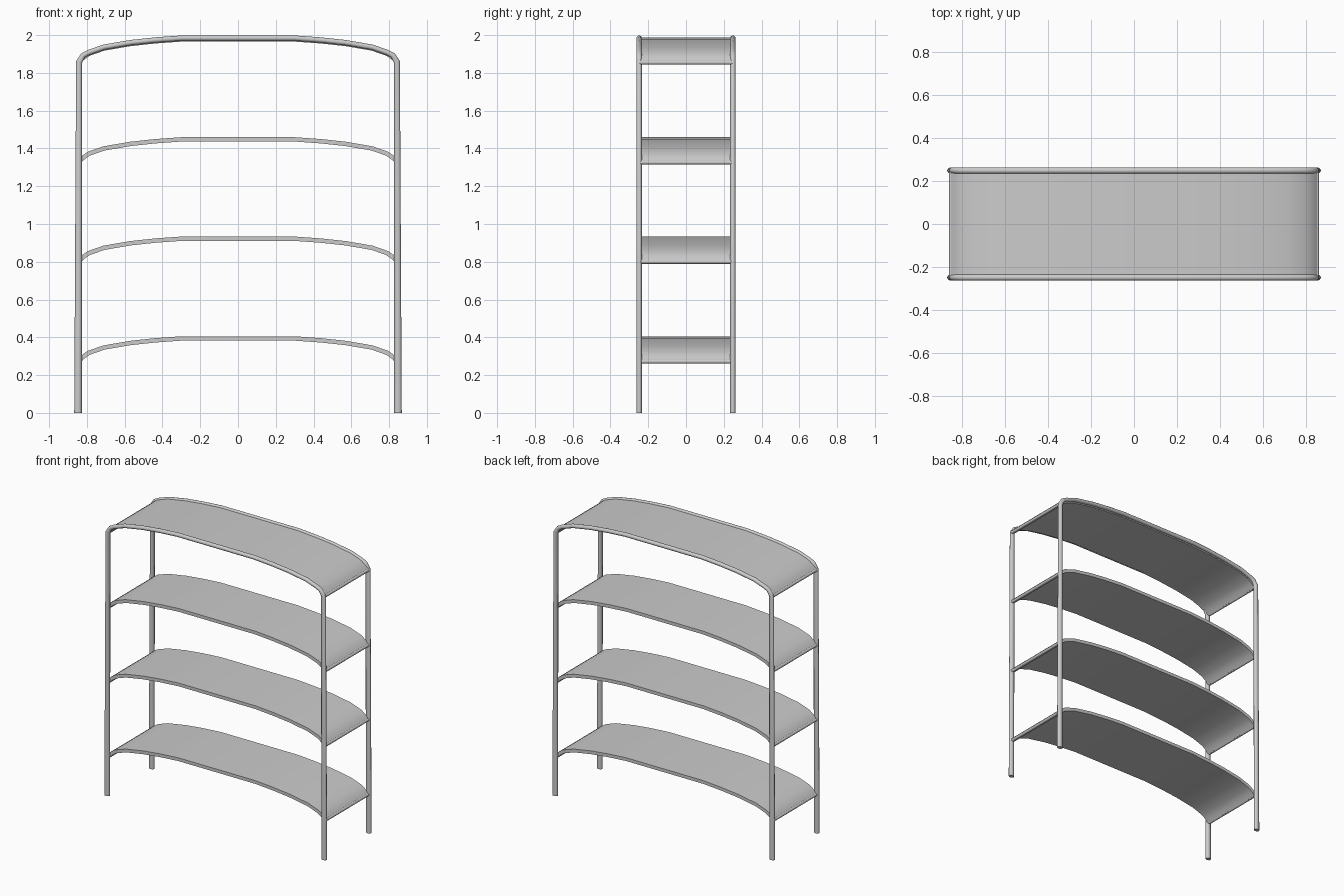
import bpy, bmesh, math
from mathutils import Vector

if "Cube" in bpy.data.objects:
    bpy.data.objects.remove(bpy.data.objects["Cube"])

# Half of the arch shared by the frames and shelves: (x, drop below crown)
HALF = [(0.3, -0.002), (0.44, -0.012), (0.57, -0.026), (0.71, -0.05),
        (0.79, -0.078), (0.825, -0.103), (0.845, -0.127)]


def mirrored(half):
    return [(-x, z) for x, z in reversed(half)] + half


def sweep(name, path, section, widths):
    """Sweep a (normal, y) section along an x-z path with mitred joints."""
    bm = bmesh.new()
    pts = [Vector(p) for p in path]
    rings = []
    for i, p in enumerate(pts):
        a = (p - pts[i - 1]).normalized() if i else None
        b = (pts[i + 1] - p).normalized() if i < len(pts) - 1 else None
        a, b = a or b, b or a
        t = (a + b).normalized()
        n = Vector((-t.y, t.x)) / max(0.7, t.dot(a))
        rings.append([bm.verts.new((p.x + n.x * u * widths[i], v,
                                    p.y + n.y * u * widths[i])) for u, v in section])
    k = len(section)
    for r, s in zip(rings, rings[1:]):
        for j in range(k):
            bm.faces.new((r[j], r[(j + 1) % k], s[(j + 1) % k], s[j]))
    bm.faces.new(rings[0])
    bm.faces.new(rings[-1])
    bmesh.ops.recalc_face_normals(bm, faces=bm.faces)
    me = bpy.data.meshes.new(name)
    bm.to_mesh(me)
    bm.free()
    ob = bpy.data.objects.new(name, me)
    bpy.context.collection.objects.link(ob)
    smooth(ob)
    return ob


def smooth(ob):
    bpy.ops.object.select_all(action='DESELECT')
    ob.select_set(True)
    bpy.context.view_layer.objects.active = ob
    bpy.ops.object.shade_smooth_by_angle(angle=math.radians(40))


# Front and back arched tube frames, legs slightly wider towards the floor
CROWN = 1.986
frame_half = [(x, CROWN + d) for x, d in HALF[:-2]] + [
    (0.82, 1.893), (0.841, 1.858), (0.847, 0.0)]
frame_w = [0.014] * 6 + [0.016, 0.02]
widths = frame_w[::-1] + frame_w
circle = [(math.cos(i * math.tau / 12), 0.0145 * math.sin(i * math.tau / 12))
          for i in range(12)]
for label, y in (("front_frame", -0.248), ("back_frame", 0.248)):
    sweep(label, mirrored(frame_half), circle, widths).location.y = y

# Curved shelves with rounded bars where they meet the legs
board = [(-1, -0.238), (1, -0.238), (1, 0.238), (-1, 0.238)]
for i, top in enumerate((0.396, 0.924, 1.45, 1.979)):
    path = mirrored([(x, top + d) for x, d in HALF])
    sweep(f"shelf_{i + 1}", path, board, [0.0115] * len(path))
    for side, sx in (("left", -1), ("right", 1)):
        bpy.ops.mesh.primitive_cylinder_add(
            vertices=12, radius=0.011, depth=0.49,
            location=(sx * 0.847, 0, top - 0.124), rotation=(math.pi / 2, 0, 0))
        bar = bpy.context.object
        bar.name = f"shelf_{i + 1}_{side}_bar"
        smooth(bar)
